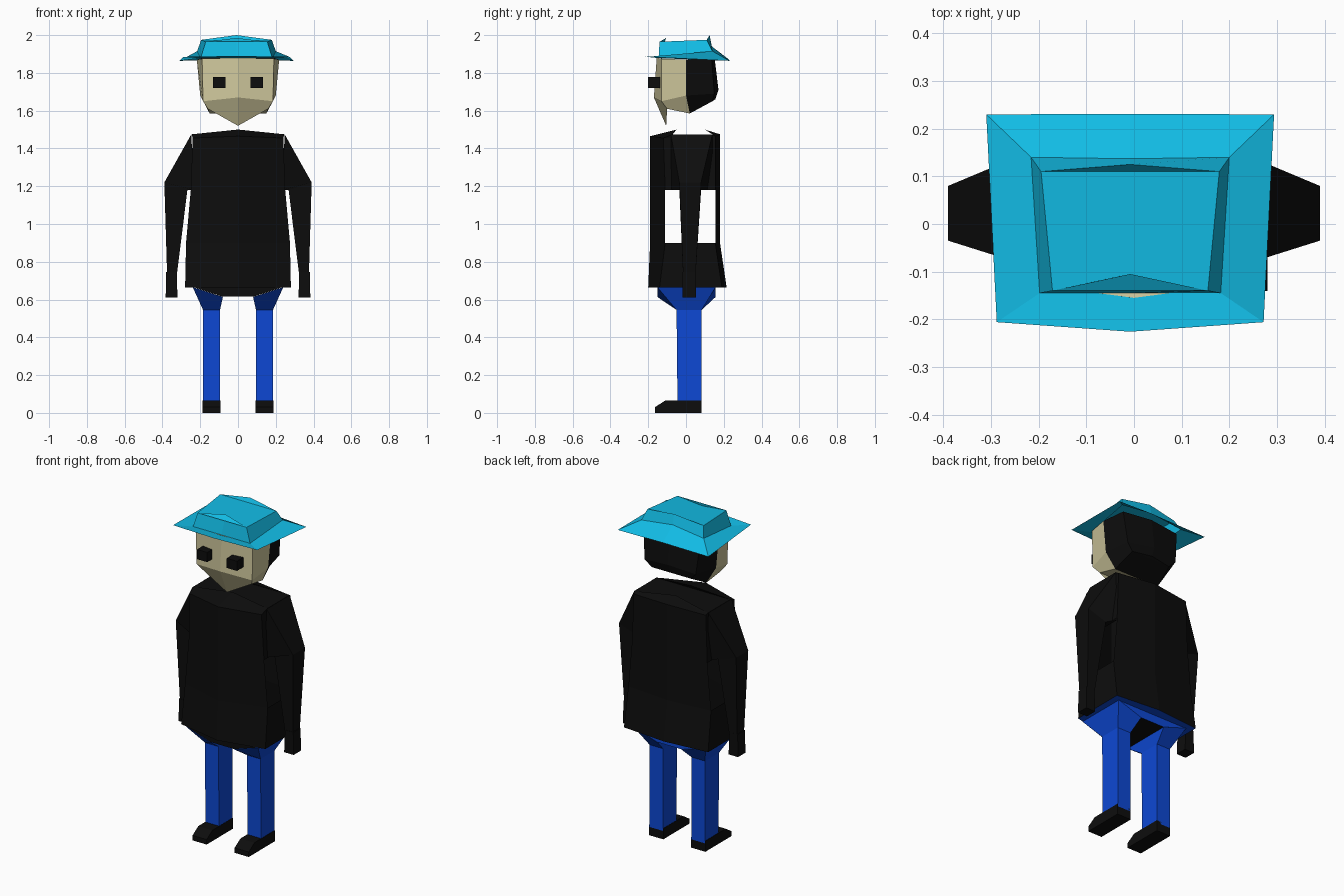
import bpy, bmesh

cube = bpy.data.objects.get("Cube")
if cube:
    bpy.data.objects.remove(cube)


def material(name, rgb):
    m = bpy.data.materials.new(name)
    m.use_nodes = True
    m.diffuse_color = (*rgb, 1)
    m.node_tree.nodes["Principled BSDF"].inputs["Base Color"].default_value = (*rgb, 1)
    return m


black = material("black", (0.004, 0.004, 0.004))
denim = material("denim_blue", (0.004, 0.065, 0.66))
skin = material("skin", (0.62, 0.57, 0.33))
cyan = material("hat_cyan", (0.006, 0.5, 0.78))


def loft(name, rings, mats, caps=(True, True), skip=None, rule=None, mirror=False):
    """Join equal rings of points; caps are strips across each end ring."""
    bm = bmesh.new()
    rows = [[bm.verts.new(p) for p in ring] for ring in rings]
    n = len(rows[0])
    for r in range(len(rows) - 1):
        for i in range(n):
            if skip and skip(r, i):
                continue
            j = (i + 1) % n
            bm.faces.new((rows[r][i], rows[r][j], rows[r + 1][j], rows[r + 1][i]))
    for row, wanted in zip((rows[0], rows[-1]), caps):
        if wanted:
            for i in range((n - 1) // 2 + n % 2 if n % 2 else n // 2):
                ids = dict.fromkeys((i, i + 1, (n - i - 1) % n, (n - i) % n))
                if len(ids) > 2:
                    bm.faces.new([row[k] for k in ids])
    if mirror:
        # Second limb on the other side
        geom = bmesh.ops.duplicate(bm, geom=bm.verts[:] + bm.edges[:] + bm.faces[:])["geom"]
        for v in geom:
            if isinstance(v, bmesh.types.BMVert):
                v.co.x *= -1
    bmesh.ops.recalc_face_normals(bm, faces=bm.faces[:])
    bm.normal_update()
    if rule:
        for f in bm.faces:
            f.material_index = int(rule(f))
    mesh = bpy.data.meshes.new(name)
    bm.to_mesh(mesh)
    bm.free()
    for m in mats:
        mesh.materials.append(m)
    ob = bpy.data.objects.new(name, mesh)
    bpy.context.scene.collection.objects.link(ob)
    return ob


def whole(half):
    """Close a half outline, front centre to back centre, across x = 0."""
    return half + [(-x, y, z) for x, y, z in half[-2:0:-1]]


def rect(x0, x1, y0, y1, z0, z1=None):
    """Rectangle whose height may differ between its two x ends."""
    z1 = z0 if z1 is None else z1
    return [(x0, y0, z0), (x1, y0, z1), (x1, y1, z1), (x0, y1, z0)]


# Jacket with open sides under the arms and a blue underside
jacket = [
    [(0, -.05, 1.5), (.245, -.07, 1.475), (.245, .14, 1.475), (0, .1, 1.5)],
    [(0, -.19, 1.465), (.24, -.12, 1.455), (.24, .155, 1.465), (0, .18, 1.475)],
    [(0, -.19, 1.18), (.25, -.11, 1.18), (.25, .155, 1.18), (0, .18, 1.18)],
    [(0, -.19, .9), (.275, -.11, .9), (.275, .155, .9), (0, .18, .9)],
    [(0, -.2, .665), (.28, -.14, .665), (.28, .19, .665), (0, .215, .665)],
]
loft("jacket", [whole(r) for r in jacket], [black, denim],
     skip=lambda r, i: r == 2 and i in (1, 4),
     rule=lambda f: f.normal.z < -0.9)

# Sleeves and hands
loft("sleeves", [
    rect(.235, .247, -.08, .14, 1.18, 1.475),
    rect(.268, .39, -.035, .08, 1.18, 1.22),
    rect(.325, .375, -.015, .05, .72),
], [black], mirror=True)
loft("hands", [rect(.32, .383, -.018, .052, .61),
               rect(.325, .38, -.018, .052, .745)], [black], mirror=True)

# Pelvis with a dark front and underside
pelvis = [(-.24, .667), (.24, .667), (.08, .615), (-.08, .615)]
loft("pelvis", [[(x, y, z) for x, z in pelvis] for y in (-.15, .155)],
     [black, denim], rule=lambda f: f.normal.y > 0.5)

# Trouser legs
loft("trouser_legs", [
    rect(.08, .24, -.152, .157, .614, .666),
    rect(.095, .185, -.05, .083, .545),
    rect(.095, .185, -.045, .083, .05),
], [denim], mirror=True)

# Shoes
sole = [(.083, 0), (-.165, 0), (-.165, .03), (-.11, .065), (.083, .065)]
loft("shoes", [[(x, y, z) for y, z in sole] for x in (.093, .187)],
     [black], mirror=True)

# Head: face in front, hair behind
head = [
    [(0, -.155, 1.88), (.19, -.13, 1.875), (.218, 0, 1.87), (.19, .135, 1.88), (0, .15, 1.89)],
    [(0, -.17, 1.67), (.185, -.13, 1.65), (.2, 0, 1.68), (.17, .15, 1.69), (0, .172, 1.71)],
    [(0, -.105, 1.52), (.16, -.1, 1.61), (.15, .02, 1.585), (.13, .14, 1.65), (0, .155, 1.66)],
]
loft("head", [whole(r) for r in head], [skin, black],
     rule=lambda f: f.calc_center_median().y > 0.01)

# Eyes
loft("eyes", [rect(.065, .133, -.2, -.13, 1.72),
              rect(.065, .133, -.2, -.13, 1.778)], [black], mirror=True)

# Hat: brim, crown and crown top
hat = [
    [(0, -.226, 1.89), (.28, -.206, 1.885), (.302, .23, 1.864), (0, .231, 1.868)],
    [(0, -.145, 1.878), (.19, -.145, 1.878), (.208, .14, 1.915), (0, .137, 1.94)],
    [(0, -.105, 1.985), (.163, -.14, 1.965), (.187, .11, 1.975), (0, .125, 2.0)],
]
loft("hat", [whole(r) for r in hat], [cyan], caps=(False, True)).location.x = -.008
